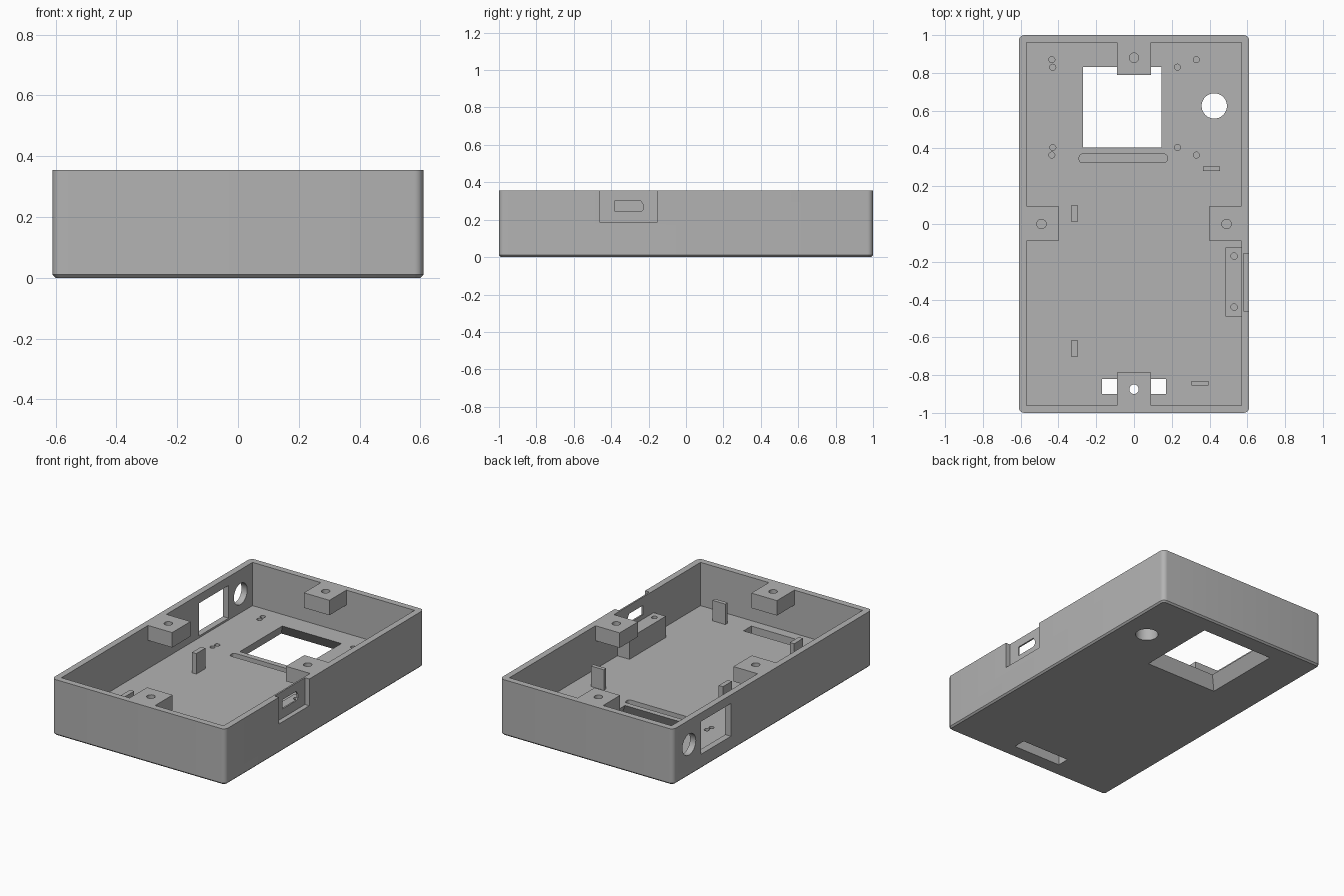
import bpy, bmesh, math
from mathutils import Matrix

cube = bpy.data.objects.get("Cube")
if cube:
    bpy.data.objects.remove(cube, do_unlink=True)

W, L, H = 0.61, 1.0, 0.355      # half width, half length, height
WALL, FLOOR = 0.04, 0.08
IX, IY = W - WALL, L - WALL

grey = bpy.data.materials.new("plain_grey")
grey.use_nodes = True
colour = (0.45, 0.45, 0.45, 1)
grey.diffuse_color = colour
grey.node_tree.nodes["Principled BSDF"].inputs["Base Color"].default_value = colour


def make(name, bm):
    bmesh.ops.recalc_face_normals(bm, faces=bm.faces)
    mesh = bpy.data.meshes.new(name)
    bm.to_mesh(mesh)
    bm.free()
    mesh.materials.append(grey)
    ob = bpy.data.objects.new(name, mesh)
    bpy.context.collection.objects.link(ob)
    return ob


def box(name, x0, x1, y0, y1, z0, z1, flare=None):
    """Box between limits; flare widens the bottom by (left, right, front, back)."""
    bm = bmesh.new()
    f = flare or (0, 0, 0, 0)
    low = [(x0 - f[0], y0 - f[2]), (x1 + f[1], y0 - f[2]), (x1 + f[1], y1 + f[3]), (x0 - f[0], y1 + f[3])]
    top = [(x0, y0), (x1, y0), (x1, y1), (x0, y1)]
    a = [bm.verts.new((x, y, z0)) for x, y in low]
    b = [bm.verts.new((x, y, z1)) for x, y in top]
    bm.faces.new(a)
    bm.faces.new(b)
    for i in range(4):
        j = (i + 1) % 4
        bm.faces.new((a[i], a[j], b[j], b[i]))
    return make(name, bm)


def cylinder(name, centre, radius, depth, axis="Z", sides=32):
    bm = bmesh.new()
    turn = Matrix.Rotation(math.pi / 2, 4, "Y") if axis == "X" else Matrix()
    bmesh.ops.create_cone(bm, cap_ends=True, segments=sides, radius1=radius, radius2=radius,
                          depth=depth, matrix=Matrix.Translation(centre) @ turn)
    return make(name, bm)


def prism_x(name, points, x0, x1):
    """Extrude a (y, z) outline along x."""
    bm = bmesh.new()
    face = bm.faces.new([bm.verts.new((x0, y, z)) for y, z in points])
    ext = bmesh.ops.extrude_face_region(bm, geom=[face])
    bmesh.ops.translate(bm, vec=(x1 - x0, 0, 0),
                        verts=[v for v in ext["geom"] if isinstance(v, bmesh.types.BMVert)])
    return make(name, bm)


def apply_all(ob):
    bpy.context.view_layer.update()
    mesh = bpy.data.meshes.new_from_object(ob.evaluated_get(bpy.context.evaluated_depsgraph_get()))
    ob.modifiers.clear()
    ob.data = mesh


def cut(ob, cutters):
    for c in cutters:
        m = ob.modifiers.new("cut", "BOOLEAN")
        m.operation, m.solver, m.object = "DIFFERENCE", "EXACT", c
        apply_all(ob)
        bpy.data.objects.remove(c, do_unlink=True)


def bevel_edges(ob, test, width, segments):
    bm = bmesh.new()
    bm.from_mesh(ob.data)
    edges = [e for e in bm.edges if test(e)]
    bmesh.ops.bevel(bm, geom=edges, offset=width, segments=segments, profile=0.5, affect="EDGES")
    bm.to_mesh(ob.data)
    bm.free()


def upright(e):
    return abs(e.verts[0].co.z - e.verts[1].co.z) > 0.01


def at_bottom(e):
    return all(v.co.z < 0.001 for v in e.verts)


# Outer tray with rounded corners and a small bottom chamfer
tray = box("tray", -W, W, -L, L, 0, H)
bevel_edges(tray, upright, 0.03, 6)
bevel_edges(tray, at_bottom, 0.01, 1)

# Cavity, flared screen window, floor openings
cutters = [
    box("cavity", -IX, IX, -IY, IY, FLOOR, H + 0.1),
    box("window", -0.27, 0.145, 0.405, 0.83, -0.001, FLOOR + 0.001, (0.045, 0.05, 0.04, 0.055)),
    box("front_slot", -0.17, 0.17, -0.9, -0.82, -0.1, FLOOR + 0.05),
    cylinder("floor_hole", (0.425, 0.625, 0.04), 0.067, 0.2, sides=48),
]
groove = box("groove", -0.29, 0.175, 0.325, 0.37, FLOOR - 0.03, FLOOR + 0.05)
bevel_edges(groove, upright, 0.015, 4)
cutters.append(groove)

# Blind screw holes around the window
for x, y in [(-0.435, 0.87), (-0.43, 0.83), (0.23, 0.83), (0.33, 0.87)]:
    for yy in (y, 1.235 - y):
        cutters.append(cylinder("screw_hole", (x, yy, FLOOR), 0.016, 0.08, sides=20))

# Side wall openings and the recessed port
cutters += [
    box("side_window", -W - 0.1, -IX + 0.05, 0.42, 0.72, 0.092, 0.30),
    cylinder("side_hole", (-W, 0.84, 0.2), 0.067, 0.2, "X", 48),
    box("port_recess", 0.58, W + 0.1, -0.46, -0.155, 0.185, H + 0.1),
    prism_x("port_hole", [(-0.38, 0.243), (-0.24, 0.243), (-0.228, 0.255), (-0.228, 0.28),
                          (-0.243, 0.302), (-0.38, 0.302)], 0.5, 0.7),
]
cut(tray, cutters)
parts = [tray]

# Lid screw bosses hanging from the rim, one per wall
BOSS_Z = H - 0.095
bosses = [
    ("back_boss", (-0.09, 0.09, 0.79, IY), (0, 0.88)),
    ("front_boss", (-0.09, 0.09, -IY, -0.785), (0, -0.875)),
    ("left_boss", (0.4, IX, -0.09, 0.095), (0.49, 0)),
    ("right_boss", (-IX, -0.4, -0.09, 0.095), (-0.49, 0)),
]
for name, lim, (x, y) in bosses:
    boss = box(name, *lim, BOSS_Z, H)
    cut(boss, [cylinder("bore", (x, y, H), 0.025, 0.4, sides=24)])
    parts.append(boss)

# Board mount beside the port
mount = box("board_mount", 0.485, IX, -0.49, -0.125, FLOOR, 0.215)
cut(mount, [cylinder("bore", (0.53, y, 0.215), 0.017, 0.16, sides=20) for y in (-0.17, -0.44)])
parts.append(mount)

# Thin locating posts on the floor
posts = [(-0.33, -0.3, 0.01, 0.1), (-0.33, -0.3, -0.705, -0.615),
         (0.365, 0.455, 0.28, 0.305), (0.305, 0.395, -0.855, -0.83)]
for i, lim in enumerate(posts):
    parts.append(box(f"post_{i + 1}", *lim, FLOOR, 0.21))

# Smooth the curved walls, keep the edges sharp
bpy.ops.object.select_all(action="DESELECT")
for ob in parts:
    ob.select_set(True)
bpy.context.view_layer.objects.active = tray
bpy.ops.object.shade_smooth_by_angle(angle=math.radians(30))
